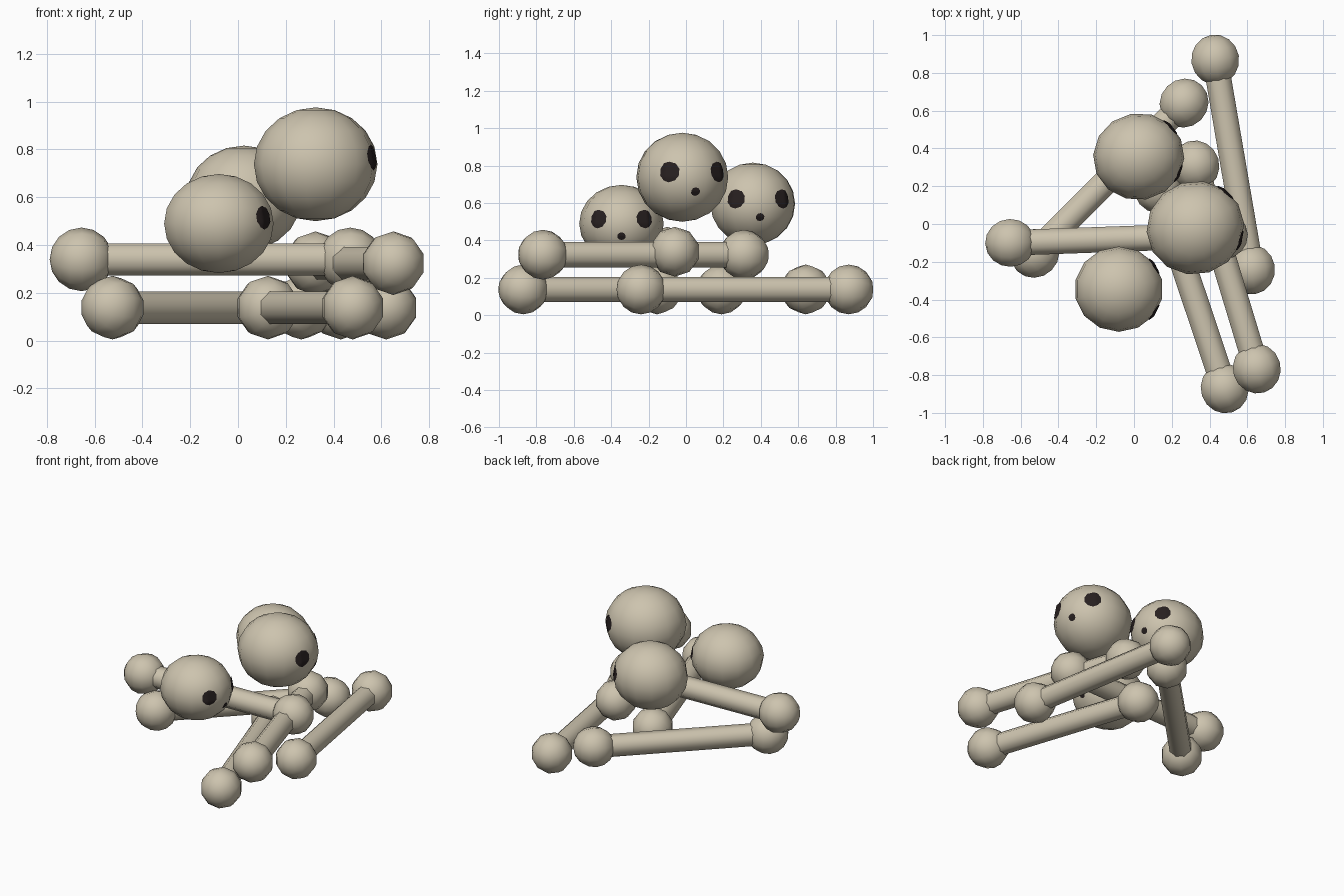
import bpy
import bmesh
from math import radians
from mathutils import Vector, Matrix

cube = bpy.data.objects.get("Cube")
if cube:
    bpy.data.objects.remove(cube, do_unlink=True)


def material(name, colour):
    mat = bpy.data.materials.new(name)
    mat.use_nodes = True
    mat.diffuse_color = colour
    mat.node_tree.nodes["Principled BSDF"].inputs["Base Color"].default_value = colour
    return mat


BONE = material("bone tan", (0.61, 0.55, 0.425, 1))
SOCKET = material("socket black", (0.02, 0.014, 0.014, 1))


def finish(bm, name, mat, matrix):
    mesh = bpy.data.meshes.new(name)
    bm.to_mesh(mesh)
    bm.free()
    mesh.materials.append(mat)
    obj = bpy.data.objects.new(name, mesh)
    bpy.context.collection.objects.link(obj)
    obj.matrix_world = matrix
    bpy.ops.object.select_all(action="DESELECT")
    obj.select_set(True)
    bpy.context.view_layer.objects.active = obj
    bpy.ops.object.shade_smooth_by_angle(angle=radians(50))
    return obj


def bone(name, start, end):
    """Shaft with a round knob at each end."""
    start, end = Vector(start), Vector(end)
    direction = end - start
    length = direction.length
    turn = direction.to_track_quat("Z", "Y").to_matrix().to_4x4()
    matrix = Matrix.Translation((start + end) / 2) @ turn
    bm = bmesh.new()
    bmesh.ops.create_cone(bm, cap_ends=True, segments=8, radius1=0.073,
                          radius2=0.073, depth=length,
                          matrix=Matrix.Rotation(radians(22.5), 4, "Z"))
    for side in (-1, 1):
        bmesh.ops.create_uvsphere(bm, u_segments=10, v_segments=8, radius=0.133,
                                  matrix=Matrix.Translation((0, 0, side * length / 2)))
    return finish(bm, name, BONE, matrix)


def socket(name, skull, point, radius):
    """Thin dark patch wrapped onto the skull; point is in skull units."""
    scale = skull.dimensions / 2
    point = Vector(point).normalized()
    place = Vector([p * s for p, s in zip(point, scale)])
    normal = Vector([p / s for p, s in zip(point, scale)])
    turn = normal.to_track_quat("Z", "Y").to_matrix().to_4x4()
    bm = bmesh.new()
    bmesh.ops.create_circle(bm, cap_ends=True, cap_tris=True, segments=10, radius=radius)
    bmesh.ops.subdivide_edges(bm, edges=bm.edges[:], cuts=3, use_grid_fill=True)
    obj = finish(bm, name, SOCKET, skull.matrix_world @ Matrix.Translation(place) @ turn)
    wrap = obj.modifiers.new("wrap", "SHRINKWRAP")
    wrap.target = skull
    wrap.wrap_mode = "ABOVE_SURFACE"
    wrap.offset = 0.004


def skull(name, centre, radii, angle):
    bm = bmesh.new()
    bmesh.ops.create_uvsphere(bm, u_segments=14, v_segments=10, radius=1)
    bmesh.ops.scale(bm, vec=radii, verts=bm.verts)
    matrix = Matrix.Translation(centre) @ Matrix.Rotation(radians(angle), 4, "Z")
    obj = finish(bm, name, BONE, matrix)
    bpy.context.view_layer.update()
    size = radii[0]
    for side, label in ((1, "left"), (-1, "right")):
        socket(f"{name}_{label}_eye", obj, (0.82, side * 0.55, 0.12), size * 0.22)
    socket(f"{name}_nose", obj, (0.94, 0, -0.32), size * 0.095)


# Lower layer of bones
LOW = 0.138
bone("lower_bone_side", (0.43, 0.87, LOW), (0.62, -0.24, LOW))
bone("lower_bone_back", (0.265, 0.64, LOW), (-0.525, -0.155, LOW))
bone("lower_bone_front", (0.48, -0.87, LOW), (0.125, 0.19, LOW))

# Upper layer of bones
bone("upper_bone_cross", (-0.655, -0.1, 0.34), (0.47, -0.06, 0.34))
bone("upper_bone_front", (0.65, -0.765, 0.324), (0.325, 0.31, 0.324))

# Skulls heaped on top
skull("top_skull", (0.325, -0.02, 0.738), (0.26, 0.247, 0.238), 17)
skull("back_skull", (0.025, 0.357, 0.596), (0.242, 0.23, 0.22), 10)
skull("front_skull", (-0.08, -0.345, 0.49), (0.235, 0.226, 0.207), 0)
